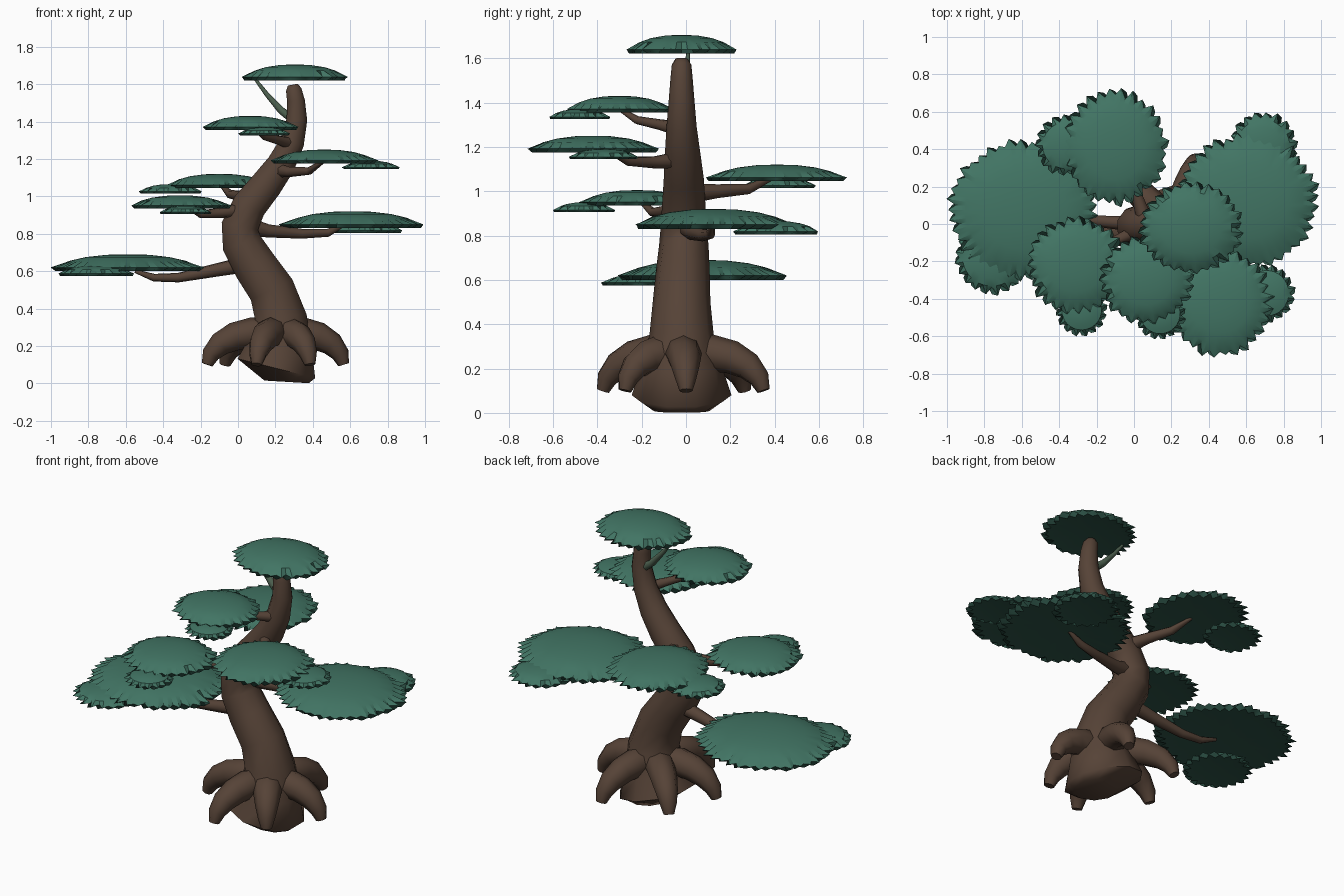
import bpy, bmesh, math, random
from mathutils import Vector

if "Cube" in bpy.data.objects:
    bpy.data.objects.remove(bpy.data.objects["Cube"])

random.seed(4)


def material(name, rgb):
    m = bpy.data.materials.new(name)
    m.diffuse_color = (*rgb, 1)
    m.use_nodes = True
    m.node_tree.nodes["Principled BSDF"].inputs["Base Color"].default_value = m.diffuse_color
    return m


BARK = material("bark brown", (0.093, 0.056, 0.038))
LEAF = material("pine green", (0.054, 0.178, 0.128))
SHADE = material("dark pine green", (0.026, 0.085, 0.062))
TWIG = material("mossy twig", (0.075, 0.120, 0.080))


def finish(bm, name, mats, angle):
    bmesh.ops.recalc_face_normals(bm, faces=bm.faces)
    me = bpy.data.meshes.new(name)
    bm.to_mesh(me)
    bm.free()
    for m in mats:
        me.materials.append(m)
    ob = bpy.data.objects.new(name, me)
    bpy.context.collection.objects.link(ob)
    bpy.ops.object.select_all(action='DESELECT')
    ob.select_set(True)
    bpy.context.view_layer.objects.active = ob
    bpy.ops.object.shade_smooth_by_angle(angle=math.radians(angle))
    return ob


def bridge(bm, a, b, mat=0):
    n = len(a)
    for i in range(n):
        bm.faces.new((a[i], a[(i + 1) % n], b[(i + 1) % n], b[i])).material_index = mat


def tube(name, pts, mat=BARK, sides=8, normals=None):
    """Tapered limb through (x, y, z, radius) points."""
    c = [Vector(p[:3]) for p in pts]
    d = c[-1] - c[0]
    side = Vector((-d.y, d.x, 0)).normalized()
    bm = bmesh.new()
    rings = []
    for i, p in enumerate(pts):
        t = c[min(i + 1, len(c) - 1)] - c[max(i - 1, 0)]
        t = Vector((normals or {}).get(i, t)).normalized()
        v = t.cross(side).normalized()
        rings.append([bm.verts.new(c[i] + p[3] * (math.cos(a) * side + math.sin(a) * v))
                      for a in (math.tau * k / sides for k in range(sides))])
    for a, b in zip(rings, rings[1:]):
        bridge(bm, a, b)
    bm.faces.new(rings[0])
    bm.faces.new(rings[-1])
    return finish(bm, name, [mat], 65)


def pad(name, x, y, rx, ry, z0, z1):
    """Domed foliage pad: spiky green top over a smaller spiky dark underside."""
    teeth = max(16, int(rx * 100))
    n = teeth * 2
    h = z1 - z0
    depth = (0.03 + 0.03 * rx) / rx
    bm = bmesh.new()
    jag = [1 + random.uniform(-0.05, 0.03) - (0 if i % 2 else depth) for i in range(n)]

    def ring(scale, z, spikes=None):
        out = []
        for i in range(n):
            s = scale * (spikes[i] if spikes else 1)
            a = math.tau * i / n
            out.append(bm.verts.new((x + rx * s * math.cos(a), y + ry * s * math.sin(a), z0 + h * z)))
        return out

    rings = [ring(0.28, 0.97), ring(0.55, 0.83), ring(0.76, 0.61),
             ring(1.0, 0.22, jag), ring(0.95, 0.0, jag[1:] + jag[:1]), ring(0.65, 0.12)]
    for i, (a, b) in enumerate(zip(rings, rings[1:])):
        bridge(bm, a, b, 0 if i < 3 else 1)
    for loop, z, mat in ((rings[0], z1, 0), (rings[-1], z0 + 0.15 * h, 1)):
        tip = bm.verts.new((x, y, z))
        for i in range(n):
            bm.faces.new((loop[i], loop[(i + 1) % n], tip)).material_index = mat
    return finish(bm, name, [LEAF, SHADE], 35)


# S-curved trunk with a flared, tilted foot
tube("trunk", [(.26, -.02, .008, .125), (.205, -.02, .08, .225), (.22, -.02, .20, .185), (.23, -.02, .35, .145),
               (.18, -.02, .50, .13), (.09, -.015, .63, .122), (.02, -.01, .75, .112),
               (.01, -.01, .84, .104), (.06, -.01, .95, .097), (.15, -.01, 1.06, .09),
               (.23, -.015, 1.17, .08), (.29, -.02, 1.29, .068), (.315, -.02, 1.41, .058),
               (.31, -.02, 1.51, .05), (.298, -.02, 1.57, .044), (.293, -.02, 1.597, .028)],
     sides=10, normals={0: (.06, 0, 1), 1: (.25, 0, 1)})

# Arched roots reaching out and down
root_tips = [(.565, .0), (.33, .35), (-.07, .265), (-.165, -.06), (.10, -.375), (.385, -.275)]
for tx, ty in root_tips:
    prof = [(.12, .26, .08), (.38, .27, .083), (.62, .25, .076),
            (.82, .21, .064), (.95, .155, .048), (1.0, .10, .03)]
    tube("root", [(.22 + (tx - .22) * f, -.02 + (ty + .02) * f, z, r) for f, z, r in prof])

# Branches under each foliage pad
branches = {
    "low_left_branch": [(.06, 0, .64, .045), (-.12, .01, .605, .036), (-.32, .03, .565, .026), (-.45, .04, .565, .021), (-.55, .05, .60, .01)],
    "right_branch": [(.05, 0, .84, .05), (.16, .03, .815, .036), (.34, .08, .80, .027), (.48, .11, .805, .022), (.57, .12, .85, .01)],
    "back_branch": [(.06, .02, .99, .045), (.02, .14, 1.0, .032), (-.04, .28, 1.01, .024), (-.09, .39, 1.06, .01)],
    "front_left_branch": [(.03, -.03, .93, .04), (-.10, -.09, .91, .028), (-.20, -.15, .905, .021), (-.28, -.20, .95, .01)],
    "front_right_branch": [(.21, -.03, 1.14, .04), (.28, -.14, 1.13, .028), (.38, -.26, 1.135, .021), (.46, -.36, 1.19, .01)],
    "high_front_branch": [(.29, -.03, 1.28, .035), (.22, -.12, 1.30, .025), (.14, -.22, 1.32, .019), (.08, -.30, 1.37, .009)],
}
for name, pts in branches.items():
    tube(name, pts, sides=7)
tube("top_twig", [(.31, -.01, 1.40, .028), (.23, 0, 1.46, .022), (.15, .005, 1.55, .014), (.09, .01, 1.63, .008)], TWIG, 6)

# Foliage pads: x, y, x radius, y radius, bottom, top
pads = {
    "low_left_pad": (-.59, .075, .41, .38, .60, .69), "low_left_side_pad": (-.76, -.18, .205, .20, .575, .63),
    "right_pad": (.61, .125, .385, .365, .83, .92), "right_side_pad": (.69, .41, .19, .195, .805, .865),
    "back_pad": (-.10, .41, .285, .315, 1.045, 1.12), "back_side_pad": (-.36, .42, .17, .165, 1.015, 1.065),
    "front_left_pad": (-.31, -.22, .27, .26, .935, 1.005), "front_left_side_pad": (-.28, -.46, .14, .14, .905, .95),
    "high_front_pad": (.065, -.30, .255, .24, 1.355, 1.43), "high_front_side_pad": (.14, -.48, .14, .14, 1.325, 1.37),
    "front_right_pad": (.46, -.42, .285, .295, 1.175, 1.25), "front_right_side_pad": (.71, -.37, .155, .16, 1.145, 1.19),
    "top_pad": (.305, -.02, .285, .25, 1.62, 1.705),
}
for name, p in pads.items():
    pad(name, *p)
